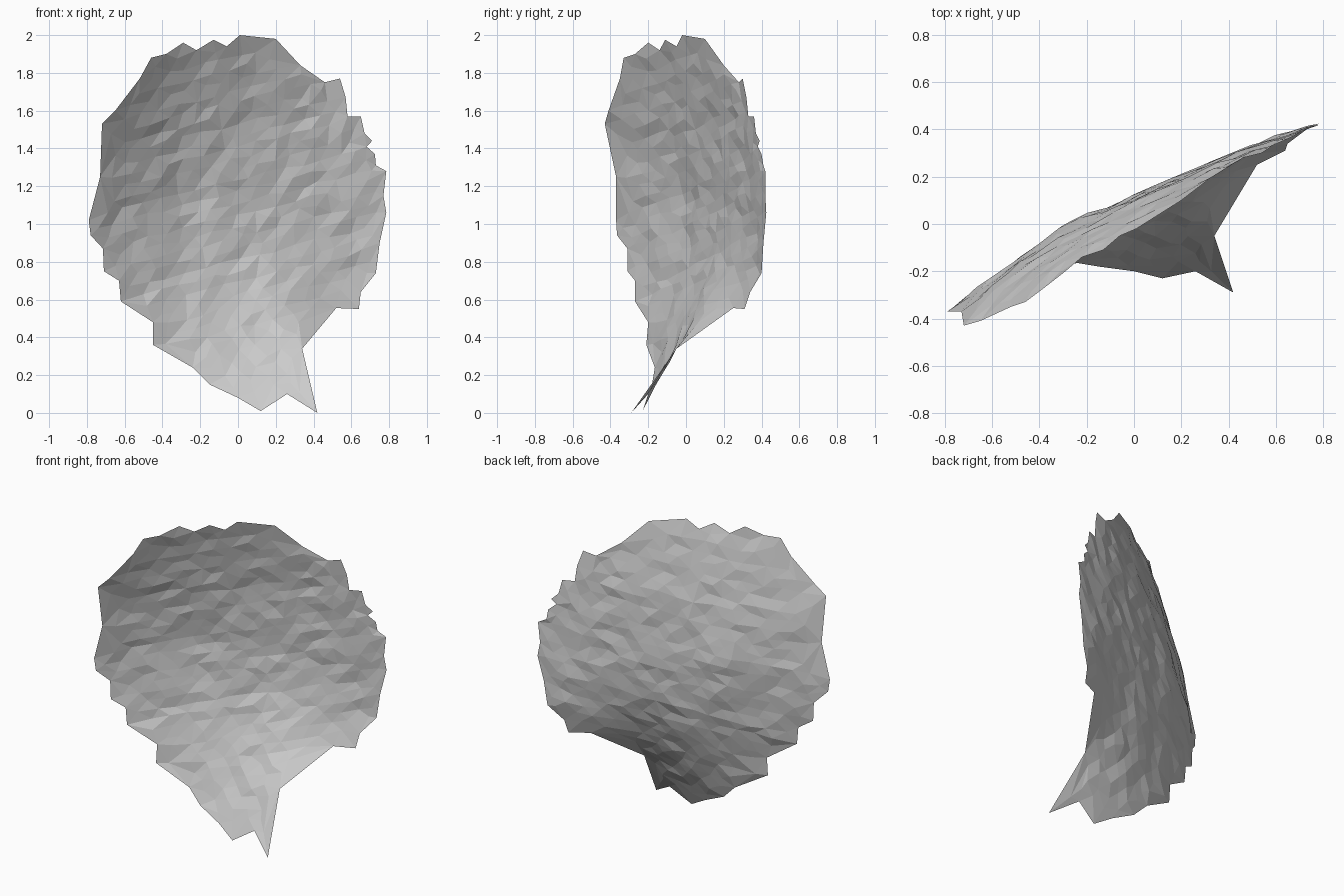
import bpy, math, random
from mathutils import Vector
from mathutils.geometry import delaunay_2d_cdt

if "Cube" in bpy.data.objects:
    bpy.data.objects.remove(bpy.data.objects["Cube"])

random.seed(4)

# Ragged rim of the shell fragment: x, z, y
RIM = [(-.46, 1.88, -.33), (-.52, 1.77, -.35), (-.65, 1.60, -.41), (-.72, 1.53, -.43),
       (-.73, 1.25, -.37), (-.79, 1.02, -.37), (-.78, .94, -.365), (-.715, .87, -.31),
       (-.71, .75, -.31), (-.63, .70, -.27), (-.62, .59, -.27), (-.45, .48, -.20),
       (-.45, .36, -.21), (-.24, .24, -.165), (-.15, .15, -.18), (0, .08, -.20),
       (.12, .01, -.23), (.26, .10, -.20), (.42, 0, -.29), (.34, .34, -.05),
       (.52, .555, .25), (.64, .55, .31), (.65, .64, .34), (.73, .74, .40),
       (.75, .90, .41), (.785, 1.06, .425), (.77, 1.15, .42), (.785, 1.28, .42),
       (.73, 1.31, .41), (.725, 1.37, .40), (.68, 1.41, .38), (.71, 1.44, .39),
       (.67, 1.48, .37), (.65, 1.57, .36), (.58, 1.57, .33), (.57, 1.67, .32),
       (.54, 1.77, .30), (.46, 1.75, .28), (.33, 1.84, .20), (.20, 1.98, .10),
       (.01, 2.0, -.02), (-.06, 1.94, -.05), (-.13, 1.975, -.11), (-.22, 1.92, -.14),
       (-.29, 1.96, -.20), (-.38, 1.90, -.27)]

# Depth of the sheet along its middle, by x
MID = [(-.8, -.37), (-.6, -.22), (-.33, -.045), (0, .12), (.5, .33), (.8, .43)]


def middle(x):
    for (a, ya), (b, yb) in zip(MID, MID[1:]):
        if x <= b:
            return ya + (yb - ya) * (x - a) / (b - a)
    return MID[-1][1]


def base(x, z):
    top = max(.05, .17 - .35 * x) * max(0, z - 1.1) ** 2
    low = min(.65, max(.1, .4 + .6 * x)) * max(0, .95 - z) ** 1.5
    dent = .025 * math.exp(-((x + .25) / .1) ** 2 - ((z - 1.12) / .17) ** 2)
    return middle(x) - top - low + dent


RESIDUAL = [(x, z, y - base(x, z)) for x, z, y in RIM]


def depth(x, z):
    total = weight = 0
    for rx, rz, r in RESIDUAL:
        d2 = (x - rx) ** 2 + (z - rz) ** 2
        if d2 < 1e-8:
            return base(x, z) + r
        w = d2 ** -1.5
        total += w * r
        weight += w
    fade = math.exp(-min((x - a) ** 2 + (z - b) ** 2 for a, b, _ in RIM) / .06)
    return base(x, z) + fade * total / weight + random.uniform(-.009, .009)


def inside(x, z):
    hit = False
    for (ax, az, _), (bx, bz, _) in zip(RIM, RIM[1:] + RIM[:1]):
        if (az > z) != (bz > z) and x < ax + (z - az) * (bx - ax) / (bz - az):
            hit = not hit
    return hit


def edge_distance(x, z):
    best = 9
    p = Vector((x, z))
    for a, b in zip(RIM, RIM[1:] + RIM[:1]):
        a, b = Vector(a[:2]), Vector(b[:2])
        t = max(0, min(1, (p - a).dot(b - a) / (b - a).length_squared))
        best = min(best, (p - a - t * (b - a)).length)
    return best


# Skewed, jittered rows of points inside the rim
points = [Vector((x, z)) for x, z, _ in RIM]
for row in range(34):
    for col in range(-10, 26):
        x = -.8 + .095 * (col + .5 * (row % 2)) + random.uniform(-.02, .02)
        z = .03 + .06 * row + .25 * x + random.uniform(-.012, .012)
        if inside(x, z) and edge_distance(x, z) > .035:
            points.append(Vector((x, z)))

n = len(RIM)
edges = [(i, (i + 1) % n) for i in range(n)]
flat, _, tris, *_ = delaunay_2d_cdt(points, edges, [], 1, 1e-5)

# Shell fragment: one open faceted sheet
verts = [(p.x, depth(p.x, p.y), p.y) for p in flat]
mesh = bpy.data.meshes.new("shell_fragment")
mesh.from_pydata(verts, [], [tuple(t) for t in tris])
mesh.update()
if sum(f.normal.y for f in mesh.polygons) > 0:
    mesh.flip_normals()
shell = bpy.data.objects.new("shell_fragment", mesh)
bpy.context.collection.objects.link(shell)
